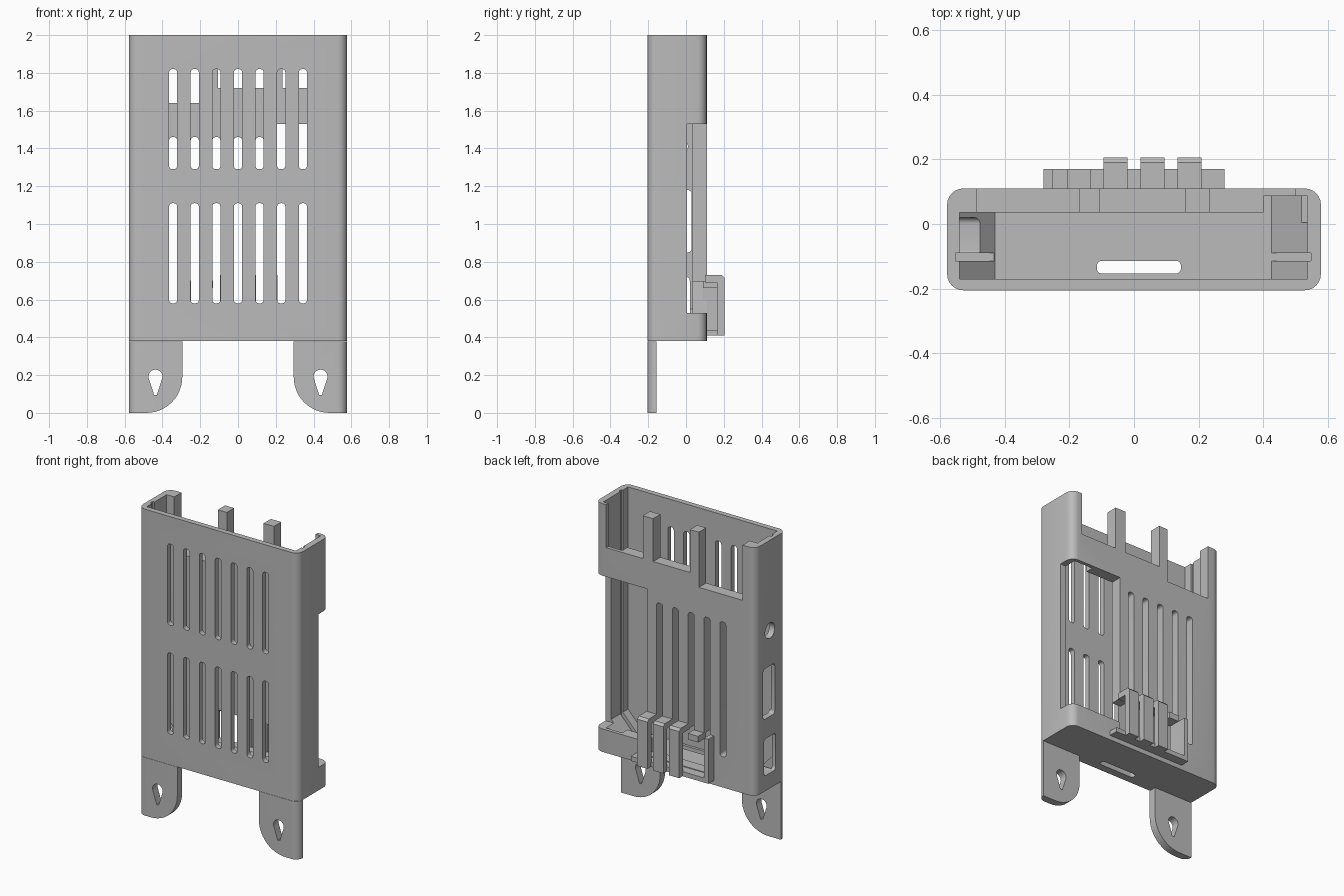
import bpy, bmesh, math

cube = bpy.data.objects.get("Cube")
if cube:
    bpy.data.objects.remove(cube, do_unlink=True)

grey = bpy.data.materials.new("plain_grey")
grey.use_nodes = True
grey.diffuse_color = (0.5, 0.5, 0.5, 1)
for node in grey.node_tree.nodes:
    if node.type == 'BSDF_PRINCIPLED':
        node.inputs["Base Color"].default_value = (0.5, 0.5, 0.5, 1)


def prism(name, pts, axis, a, b):
    """Extrude a 2D outline along one axis from a to b."""
    place = {'x': lambda u, v, t: (t, u, v),
             'y': lambda u, v, t: (u, t, v),
             'z': lambda u, v, t: (u, v, t)}[axis]
    bm = bmesh.new()
    low = [bm.verts.new(place(u, v, a)) for u, v in pts]
    high = [bm.verts.new(place(u, v, b)) for u, v in pts]
    bm.faces.new(low)
    bm.faces.new(high)
    n = len(pts)
    for i in range(n):
        j = (i + 1) % n
        bm.faces.new((low[i], low[j], high[j], high[i]))
    bmesh.ops.recalc_face_normals(bm, faces=bm.faces)
    mesh = bpy.data.meshes.new(name)
    bm.to_mesh(mesh)
    bm.free()
    mesh.materials.append(grey)
    ob = bpy.data.objects.new(name, mesh)
    bpy.context.collection.objects.link(ob)
    return ob


def rect(u0, u1, v0, v1, r=0.0, seg=6):
    """Rectangle outline with optional rounded corners."""
    if r == 0:
        return [(u0, v0), (u1, v0), (u1, v1), (u0, v1)]
    pts = []
    corners = [(u1 - r, v1 - r), (u0 + r, v1 - r), (u0 + r, v0 + r), (u1 - r, v0 + r)]
    for k, (cu, cv) in enumerate(corners):
        for i in range(seg + 1):
            t = math.pi / 2 * (k + i / seg)
            pts.append((cu + r * math.cos(t), cv + r * math.sin(t)))
    return pts


def box(name, x0, x1, y0, y1, z0, z1):
    return prism(name, rect(x0, x1, y0, y1), 'z', z0, z1)


def boolean(target, tool, operation='DIFFERENCE'):
    mod = target.modifiers.new("cut", 'BOOLEAN')
    mod.operation = operation
    mod.solver = 'EXACT'
    mod.object = tool
    bpy.context.view_layer.objects.active = target
    bpy.ops.object.modifier_apply(modifier=mod.name)
    bpy.data.objects.remove(tool, do_unlink=True)


def smooth(ob):
    bpy.ops.object.select_all(action='DESELECT')
    ob.select_set(True)
    bpy.context.view_layer.objects.active = ob
    bpy.ops.object.shade_smooth_by_angle(angle=math.radians(30))


OUTLINE = rect(-0.578, 0.578, -0.205, 0.11, 0.05)
PITCH, HALF = 0.1145, 0.0215

# Case shell with a hollow that slopes at its lower corners
case = prism("case_shell", OUTLINE, 'z', 0.38, 2.0)
hollow = [(-0.54, 2.1), (-0.54, 0.55), (-0.43, 0.43),
          (0.425, 0.43), (0.537, 0.55), (0.537, 2.1)]
boolean(case, prism("cutter", hollow, 'y', -0.17, 0.035))
corner = [(0.40, 2.1), (0.40, 0.43), (0.425, 0.43), (0.537, 0.55), (0.537, 2.1)]
boolean(case, prism("cutter", corner, 'y', -0.05, 0.087))

# Board guide grooves in both side walls
for x0, x1 in ((-0.552, -0.433), (0.42, 0.548)):
    boolean(case, box("cutter", x0, x1, -0.115, -0.09, 0.43, 2.1))

# Stepped upper edge of the back wall, leaving two posts and the corners
for x0, x1, top in ((-0.485, -0.17, 1.64), (-0.105, 0.16, 1.72), (0.235, 0.5, 1.72)):
    boolean(case, box("cutter", x0, x1, 0.02, 0.2, top, 2.1))

# Large opening on the back corner
boolean(case, box("cutter", 0.2, 0.7, 0.005, 0.25, 0.53, 1.53))

# Front vents: two rows of seven
for i in range(-3, 4):
    for z0, z1 in ((0.58, 1.11), (1.29, 1.82)):
        slot = rect(i * PITCH - HALF, i * PITCH + HALF, z0, z1, 0.017, 4)
        boolean(case, prism("cutter", slot, 'y', -0.3, -0.15))

# Back vents and the opening behind the raised bars
for i in range(-3, 2):
    slot = rect(i * PITCH - HALF, i * PITCH + HALF, 0.58, 1.46, 0.017, 4)
    boolean(case, prism("cutter", slot, 'y', 0.01, 0.2))
boolean(case, box("cutter", -0.25, 0.205, 0.01, 0.2, 0.445, 0.695))

# Side ports
for y0, y1, z0, z1, r in ((-0.09, 0.03, 0.85, 1.18, 0.02),
                          (-0.1, 0.02, 0.48, 0.72, 0.02),
                          (-0.09, 0.01, 1.36, 1.46, 0.0499)):
    boolean(case, prism("cutter", rect(y0, y1, z0, z1, r), 'x', -0.7, -0.45))

# Card slot in the floor
boolean(case, prism("cutter", rect(-0.115, 0.145, -0.153, -0.114, 0.015), 'z', 0.3, 0.5))
smooth(case)

# Mounting ears with keyholes
for side, label in ((1, "left"), (-1, "right")):
    r = 0.19
    pts = [(0.6, 0.379), (0.6, 0.0)]
    for i in range(13):
        t = math.pi / 2 * (1 + i / 12) + math.pi / 2
        pts.append((0.295 + r + r * math.cos(t), r + r * math.sin(t)))
    arc, pts = pts[2:], pts[:2]
    pts += arc[::-1] + [(0.295, 0.379)]
    ear = prism(label + "_mounting_ear", [(side * x, z) for x, z in pts], 'y', -0.205, -0.155)
    boolean(ear, prism("cutter", OUTLINE, 'z', -0.1, 0.5), 'INTERSECT')
    key = [(side * 0.437 + 0.037 * math.cos(t), 0.192 + 0.037 * math.sin(t))
           for t in (math.radians(-25 + 230 * i / 16) for i in range(17))]
    key += [(side * 0.437 - 0.007, 0.095), (side * 0.437 + 0.007, 0.095)]
    boolean(ear, prism("cutter", key, 'y', -0.3, 0.0))
    smooth(ear)

# Raised retaining bars on the back
bar = [(0.10, 0.73), (0.19, 0.73), (0.205, 0.715), (0.205, 0.41),
       (0.165, 0.41), (0.165, 0.69), (0.10, 0.69)]
for i in (-1, 0, 1):
    x = (i + 0.5) * PITCH
    prism("retaining_bar", bar, 'x', x - 0.037, x + 0.037)

# Short stub, ledge and side flange framing the bars
box("short_stub", -0.207, -0.133, 0.09, 0.17, 0.66, 0.70)
box("lower_ledge", -0.25, 0.28, 0.09, 0.17, 0.41, 0.44)
box("side_flange", -0.28, -0.25, 0.09, 0.17, 0.41, 0.70)
